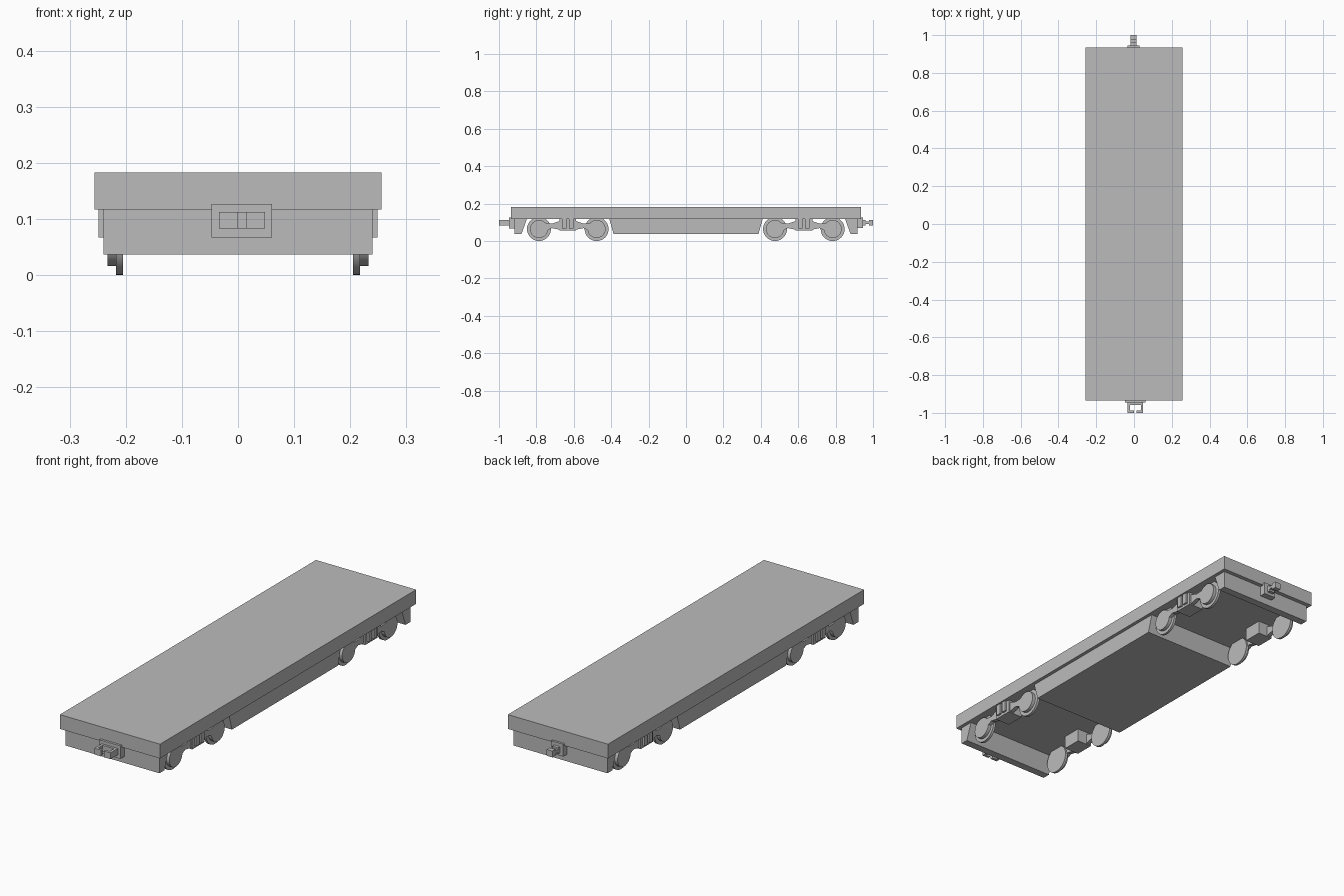
import bpy, bmesh, math
from mathutils import Matrix

cube = bpy.data.objects.get("Cube")
if cube:
    bpy.data.objects.remove(cube, do_unlink=True)

grey = bpy.data.materials.new("plain_grey")
grey.use_nodes = True
colour = (0.5, 0.5, 0.5, 1)
grey.diffuse_color = colour
grey.node_tree.nodes["Principled BSDF"].inputs["Base Color"].default_value = colour


def finish(name, bm):
    bmesh.ops.recalc_face_normals(bm, faces=bm.faces)
    mesh = bpy.data.meshes.new(name)
    bm.to_mesh(mesh)
    bm.free()
    mesh.materials.append(grey)
    obj = bpy.data.objects.new(name, mesh)
    bpy.context.collection.objects.link(obj)
    return obj


def prism(name, profile, x0, x1):
    """Extrude a (y, z) profile from x0 to x1."""
    bm = bmesh.new()
    face = bm.faces.new([bm.verts.new((x0, y, z)) for y, z in profile])
    grown = bmesh.ops.extrude_face_region(bm, geom=[face])["geom"]
    verts = [v for v in grown if isinstance(v, bmesh.types.BMVert)]
    bmesh.ops.translate(bm, verts=verts, vec=(x1 - x0, 0, 0))
    return finish(name, bm)


def box(name, x0, x1, y0, y1, z0, z1):
    return prism(name, [(y0, z0), (y1, z0), (y1, z1), (y0, z1)], x0, x1)


def disc(name, x0, x1, y, z, radius):
    bm = bmesh.new()
    place = Matrix.Translation(((x0 + x1) / 2, y, z)) @ Matrix.Rotation(math.pi / 2, 4, "Y")
    bmesh.ops.create_cone(bm, cap_ends=True, segments=32, radius1=radius,
                          radius2=radius, depth=abs(x1 - x0), matrix=place)
    obj = finish(name, bm)
    bpy.context.view_layer.objects.active = obj
    bpy.ops.object.select_all(action="DESELECT")
    obj.select_set(True)
    bpy.ops.object.shade_smooth_by_angle(angle=math.radians(35))


# Deck and underbody, with slanted openings for the bogies
TOP, LOW, SIDE = 0.117, 0.037, 0.24
box("deck", -0.256, 0.256, -0.935, 0.935, TOP, 0.183)
prism("underbody", [(-0.41, TOP), (-0.387, LOW), (0.387, LOW), (0.41, TOP)], -SIDE, SIDE)
for end, s in (("front", -1), ("back", 1)):
    prism(end + "_skirt", [(s * 0.916, TOP), (s * 0.916, LOW),
                           (s * 0.88, LOW), (s * 0.851, TOP)], -SIDE, SIDE)

# Bogies: two wheels, arms, hanging block and spring posts on each side
AXLE = 0.064
for end, centre in (("front", -0.632), ("back", 0.63)):
    for side, s in (("left", 1), ("right", -1)):
        tag = f"{end}_{side}_"
        box(tag + "bogie_block", s * 0.165, s * 0.24,
            centre - 0.045, centre + 0.045, 0.056, TOP)
        for i, d in enumerate((-1, 1)):
            y = centre + d * 0.154
            disc(f"{tag}wheel_flange_{i}", s * 0.205, s * 0.217, y, AXLE, 0.064)
            disc(f"{tag}wheel_tread_{i}", s * 0.217, s * 0.233, y, AXLE, 0.048)
            arm = [(0.04, 0.06), (0.085, 0.069), (0.125, 0.05),
                   (0.125, 0.095), (0.085, 0.093), (0.04, 0.108)]
            prism(f"{tag}bogie_arm_{i}", [(centre + d * a, z) for a, z in arm],
                  s * 0.213, s * 0.233)
            mid = centre + d * 0.018
            box(f"{tag}spring_post_{i}", s * 0.235, s * 0.249,
                mid - 0.012, mid + 0.012, 0.067, TOP)

# Front coupler: plate and an open-fronted socket with a central slot
FX, Z0, Z1 = 0.007, 0.083, 0.112
box("front_coupler_plate", FX - 0.054, FX + 0.054, -0.946, -0.91, 0.067, 0.127)
box("front_coupler_base", FX - 0.041, FX + 0.041, -0.957, -0.945, Z0, Z1)
for side, s in (("left", 1), ("right", -1)):
    box(side + "_coupler_cheek", FX + s * 0.029, FX + s * 0.041, -1.0, -0.95, Z0, Z1)
    box(side + "_coupler_lip", FX + s * 0.007, FX + s * 0.035, -1.0, -0.988, Z0, Z1)

# Back coupler: plate, collar, neck and head
BX = -0.003
box("back_coupler_plate", BX - 0.031, BX + 0.031, 0.91, 0.945, 0.07, 0.127)
box("back_coupler_collar", BX - 0.015, BX + 0.015, 0.94, 0.96, Z0, Z1)
box("back_coupler_neck", BX - 0.015, BX + 0.015, 0.955, 0.985, 0.092, 0.104)
box("back_coupler_head", BX - 0.015, BX + 0.015, 0.978, 1.0, Z0, Z1)
